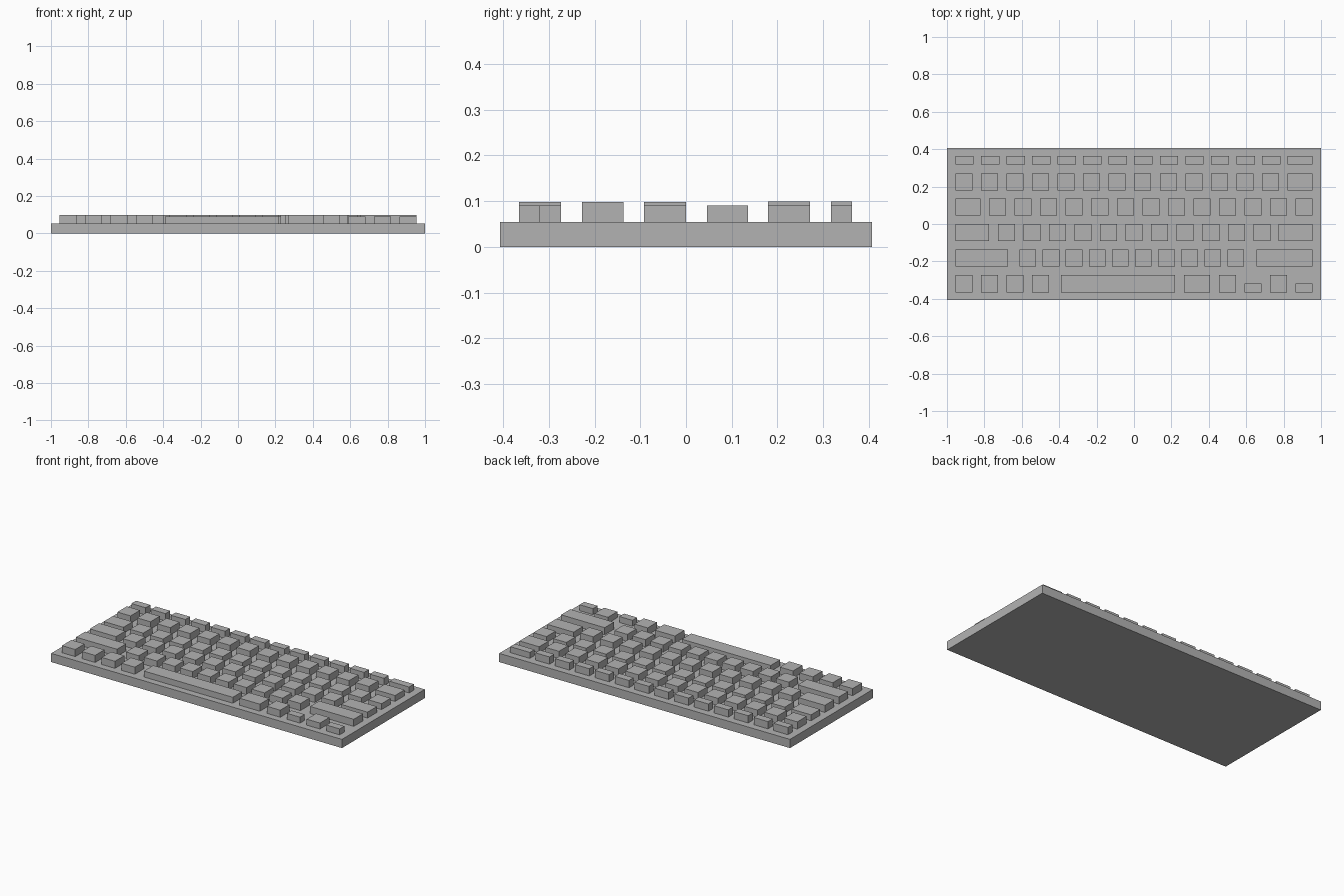
import bpy
import bmesh
from mathutils import Matrix, Vector

if "Cube" in bpy.data.objects:
    bpy.data.objects.remove(bpy.data.objects["Cube"])

GREY = (0.45, 0.45, 0.45, 1)
grey = bpy.data.materials.new("plain grey")
grey.use_nodes = True
grey.diffuse_color = GREY
grey.node_tree.nodes["Principled BSDF"].inputs["Base Color"].default_value = GREY

CASE_TOP = 0.054
EDGE = 0.955      # outer limit of the key field
PITCH = 0.1366    # spacing of standard keys
KEY = 0.091       # width of a standard key


def add_box(bm, x0, x1, y0, y1, z0, z1):
    size = Vector((x1 - x0, y1 - y0, z1 - z0))
    centre = Vector((x0 + x1, y0 + y1, z0 + z1)) / 2
    bmesh.ops.create_cube(bm, size=1, matrix=Matrix.Translation(centre) @ Matrix.Diagonal(size.to_4d()))


def make_object(name, boxes):
    bm = bmesh.new()
    for box in boxes:
        add_box(bm, *box)
    mesh = bpy.data.meshes.new(name)
    bm.to_mesh(mesh)
    bm.free()
    mesh.materials.append(grey)
    bpy.context.collection.objects.link(bpy.data.objects.new(name, mesh))


def run(start, count, width=KEY, pitch=PITCH):
    """Evenly spaced keys as (left, right) spans."""
    return [(start + i * pitch, start + i * pitch + width) for i in range(count)]


def key_row(name, spans, y0, y1, top, last_top=None):
    boxes = [(a, b, y0, y1, CASE_TOP, top) for a, b in spans]
    if last_top:
        boxes[-1] = boxes[-1][:5] + (last_top,)
    make_object(name, boxes)


# Case
make_object("case", [(-1, 1, -0.407, 0.407, 0, CASE_TOP)])

# Key rows, from the back to the front
key_row("function_keys", run(-EDGE, 13, 0.098) + [(0.82, EDGE)], 0.317, 0.363, 0.099, 0.091)
key_row("number_keys", run(-EDGE, 13) + [(0.82, EDGE)], 0.179, 0.271, 0.099, 0.091)
key_row("upper_letter_keys", [(-EDGE, -0.82)] + run(-0.775, 13), 0.046, 0.136, 0.091)
key_row("middle_letter_keys", [(-EDGE, -0.774)] + run(-0.728, 11) + [(0.773, EDGE)],
        -0.092, 0, 0.098, 0.091)
key_row("lower_letter_keys", [(-EDGE, -0.673)] + run(-0.612, 10, 0.089, 0.1235) + [(0.655, EDGE)],
        -0.227, -0.137, 0.098)

# Front row with the space bar and arrow cluster
FRONT, BACK = -0.365, -0.273
key_row("left_modifier_keys", run(-EDGE, 4), FRONT, BACK, 0.098)
key_row("space_bar", [(-0.391, 0.22)], FRONT, BACK, 0.091)
key_row("right_modifier_keys", [(0.267, 0.406), (0.455, 0.546)], FRONT, BACK, 0.098)
key_row("tall_arrow_key", [(0.728, 0.819)], FRONT, BACK, 0.091)
key_row("short_arrow_keys", [(0.592, 0.682), (0.864, EDGE)], FRONT, -0.319, 0.091)
